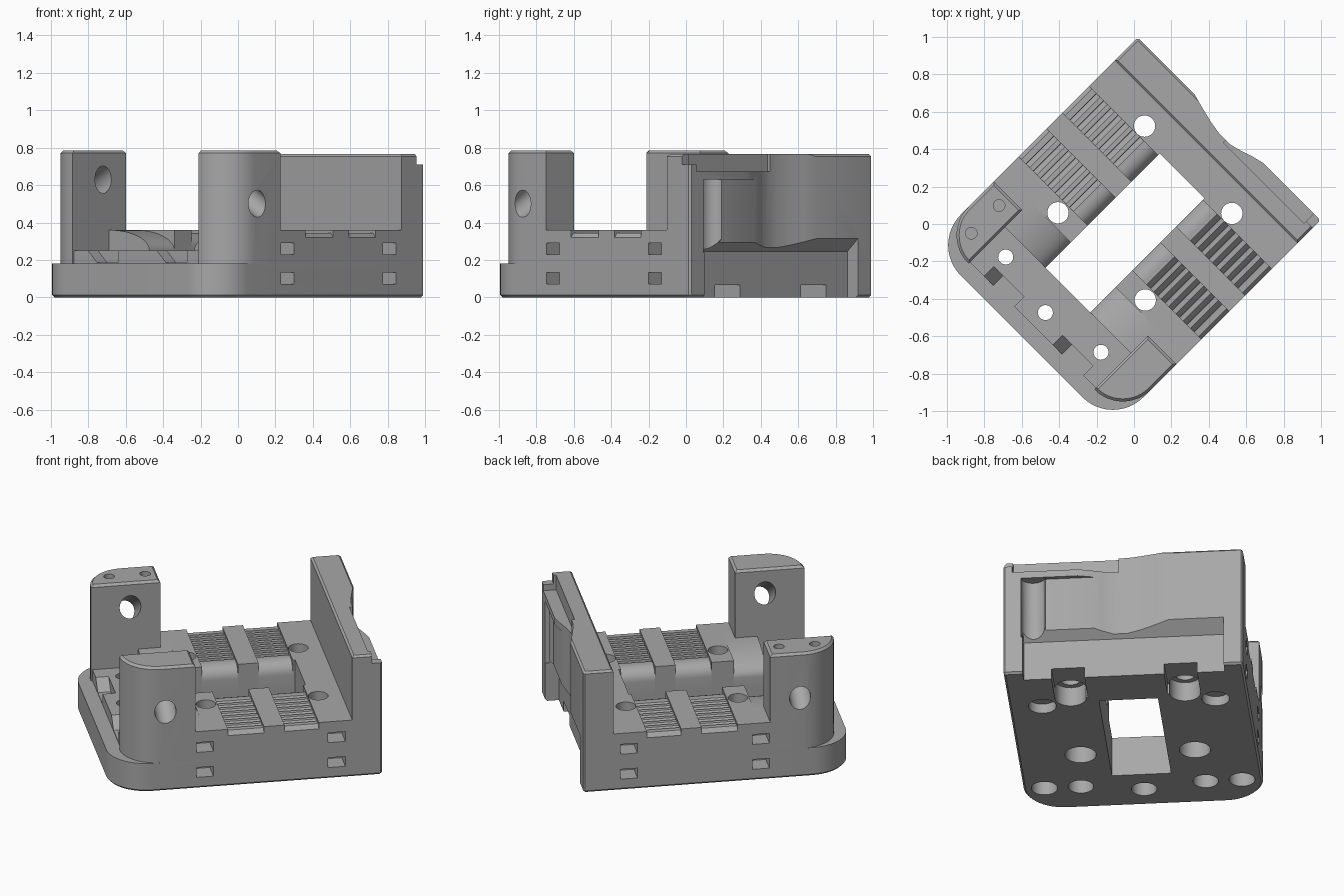
import bpy, bmesh
from math import pi, sin, cos
from mathutils import Vector

if "Cube" in bpy.data.objects:
    bpy.data.objects.remove(bpy.data.objects["Cube"], do_unlink=True)

grey = bpy.data.materials.new("plain grey")
grey.use_nodes = True
grey.diffuse_color = (0.39, 0.39, 0.39, 1)
grey.node_tree.nodes["Principled BSDF"].inputs["Base Color"].default_value = (0.39, 0.39, 0.39, 1)

TURN = pi / 4          # the whole part stands diagonally
parts, cutters = [], []


def finish(name, bm, group):
    bmesh.ops.recalc_face_normals(bm, faces=bm.faces)
    mesh = bpy.data.meshes.new(name)
    bm.to_mesh(mesh)
    bm.free()
    mesh.materials.append(grey)
    ob = bpy.data.objects.new(name, mesh)
    ob.rotation_euler.z = TURN
    bpy.context.collection.objects.link(ob)
    ob.hide_render = group is cutters
    group.append(ob)
    return ob


def prism(name, pts, a, b, axis="z", group=parts, bevel=0, bevel_at=None):
    """Extrude a profile along z, along the length (u) or across the width (w)."""
    place = {"z": lambda p, t: (p[0], p[1], t),
             "u": lambda p, t: (t, p[0], p[1]),
             "w": lambda p, t: (p[0], t, p[1])}[axis]
    bm = bmesh.new()
    low = [bm.verts.new(place(p, a)) for p in pts]
    top = [bm.verts.new(place(p, b)) for p in pts]
    bm.faces.new(low)
    bm.faces.new(top)
    for i in range(len(pts)):
        j = (i + 1) % len(pts)
        bm.faces.new((low[i], low[j], top[j], top[i]))
    if bevel:
        edges = [e for e in bm.edges if all(abs(v.co.z - bevel_at) < 1e-5 for v in e.verts)]
        bmesh.ops.recalc_face_normals(bm, faces=bm.faces)
        bmesh.ops.bevel(bm, geom=edges, offset=bevel, segments=1, affect="EDGES")
    return finish(name, bm, group)


def box(name, u0, u1, w0, w1, z0, z1, group=parts):
    return prism(name, [(u0, w0), (u1, w0), (u1, w1), (u0, w1)], z0, z1, group=group)


def drill(start, end, r):
    start, end = Vector(start), Vector(end)
    bm = bmesh.new()
    bmesh.ops.create_cone(bm, cap_ends=True, segments=32, radius1=r, radius2=r,
                          depth=(end - start).length)
    rot = (end - start).to_track_quat("Z", "Y").to_matrix()
    bmesh.ops.rotate(bm, verts=bm.verts, matrix=rot)
    bmesh.ops.translate(bm, verts=bm.verts, vec=(start + end) / 2)
    return finish("drill", bm, cutters)


def arc(cu, cw, ru, rw, a0, a1, n=12):
    return [(cu + ru * cos(a0 + (a1 - a0) * i / n), cw + rw * sin(a0 + (a1 - a0) * i / n))
            for i in range(n + 1)]


def flip(pts, s):
    return [(p[0], p[1] * s) for p in pts]


# Base plate with two rounded front corners and the central opening
r = 0.23
outline = [(0.72, -0.68), (0.72, 0.68), (0.71, 0.69)]
outline += arc(-0.85 + r, 0.69 - r, r, r, pi / 2, pi)
outline += arc(-0.85 + r, -0.69 + r, r, r, pi, 1.5 * pi) + [(0.71, -0.69)]
prism("base_plate", outline, 0, 0.18, bevel=0.012, bevel_at=0)
box("opening", -0.5, 0.364, -0.17, 0.17, -0.1, 0.6, cutters)

# Front ledge with two ramped notches
box("front_ledge", -0.765, -0.5, -0.475, 0.475, 0.18, 0.25)
for w in (0.14, -0.38):
    prism("notch", [(w, 0.185), (w + 0.16, 0.185), (w + 0.24, 0.26), (w, 0.26)],
          -0.8, -0.69, "u", cutters)

# Back plate and the floor joining the rails to it
prism("back_plate", [(0.545, -0.69), (0.71, -0.69), (0.72, -0.68), (0.72, 0.68),
                     (0.71, 0.69), (0.545, 0.69)], 0.18, 0.765, bevel=0.012, bevel_at=0.765)
box("rear_floor", 0.35, 0.545, -0.69, 0.69, 0.18, 0.36)

for s, side in ((1, "right"), (-1, "left")):
    # Corner post
    post = [(-0.37, 0.475), (-0.37, 0.69)] + arc(-0.565, 0.48, 0.21, 0.21, pi / 2, pi) + [(-0.775, 0.475)]
    prism(side + "_post", flip(post, s), 0.18, 0.785, bevel=0.014, bevel_at=0.785)
    drill((-0.545, 0.43 * s, 0.657), (-0.545, 0.74 * s, 0.47), 0.062)

    # Rail pieces: curved shoulder, flat pad, middle strip
    shoulder = arc(0.475, 0.25, 0.305, 0.11, pi, pi / 2) + [(0.69, 0.36), (0.69, 0.18), (0.17, 0.18)]
    prism(side + "_shoulder", [(p[0] * s, p[1]) for p in shoulder], -0.5, -0.31, "u")
    for name, u0, u1 in (("_rail_pad", -0.31, -0.18), ("_rail_strip", 0.03, 0.15)):
        box(side + name, u0, u1, 0.17 * s, 0.69 * s, 0.18, 0.36)

    # Saw-toothed grip pads
    count, start, pitch = 7, 0.25, 0.055
    grip = arc(0.25, 0.27, 0.08, 0.075, pi, pi / 2, 6)
    for i in range(count):
        w = start + i * pitch
        grip += [(w + 0.002, 0.345), (w + pitch * 0.5, 0.345), (w + pitch, 0.318)]
    grip += [(0.637, 0.345), (0.67, 0.345), (0.69, 0.32), (0.69, 0.18), (0.17, 0.18)]
    for name, u0, u1 in (("_front_grip", -0.18, 0.03), ("_rear_grip", 0.15, 0.35)):
        prism(side + name, [(p[0] * s, p[1]) for p in grip], u0, u1, "u")

    # Nut pockets in the side walls
    for u in (-0.315, 0.455):
        for z in (0.07, 0.228):
            box("pocket", u - 0.05, u + 0.05, 0.57 * s, 0.75 * s, z, z + 0.062, cutters)

    # Screw holes with counterbores underneath
    for u, w, hole, bore in ((0.41, 0.33, 0.057, 0.09), (-0.245, 0.33, 0.057, 0.09),
                             (-0.61, 0.36, 0.04, 0.073)):
        drill((u, w * s, -0.1), (u, w * s, 0.5), hole)
        drill((u, w * s, -0.1), (u, w * s, 0.12), bore)
    drill((0.33, 0.5 * s, -0.1), (0.33, 0.5 * s, 0.06), 0.08)
    drill((-0.61, 0.57 * s, -0.1), (-0.61, 0.57 * s, 0.1), 0.075)
    box("rear_slot", 0.41, 0.8, 0.23 * s, 0.42 * s, -0.1, 0.066, cutters)

drill((-0.67, 0, -0.1), (-0.67, 0, 0.5), 0.04)
drill((-0.67, 0, -0.1), (-0.67, 0, 0.12), 0.073)
for u in (-0.44, -0.65):
    drill((u, 0.58, 0.68), (u, 0.58, 0.85), 0.031)

# Shaping of the back face: lower pocket, scallop, groove, lip
prism("lower_pocket", [(0.64, -0.1), (0.8, -0.1), (0.8, 0.34), (0.73, 0.322), (0.64, 0.245)],
      -0.58, 0.58, "w", cutters)
prism("scallop", [(0.8, 0.27), (0.722, 0.27), (0.7, 0.19), (0.678, 0.1), (0.664, 0.02), (0.664, -0.06),
                  (0.682, -0.13), (0.705, -0.2), (0.722, -0.27), (0.8, -0.27)], 0.2, 0.9, group=cutters)
drill((0.725, -0.52, 0.24), (0.725, -0.52, 0.63), 0.07)
box("under_lip", 0.695, 0.8, -0.45, -0.1, 0.28, 0.63, cutters)
box("over_lip", 0.645, 0.8, -0.64, -0.03, 0.672, 0.9, cutters)
box("corner_step", 0.66, 0.8, -0.75, -0.62, 0.71, 0.9, cutters)


def bounds(ob):
    pts = [v.co for v in ob.data.vertices]
    return [(min(p[i] for p in pts), max(p[i] for p in pts)) for i in range(3)]


# Cut every part by the cutters that reach it
for part in parts:
    reach = bounds(part)
    bpy.context.view_layer.objects.active = part
    for c in cutters:
        if all(a[0] < b[1] - 1e-4 and b[0] < a[1] - 1e-4 for a, b in zip(reach, bounds(c))):
            mod = part.modifiers.new("cut", "BOOLEAN")
            mod.operation, mod.solver, mod.object = "DIFFERENCE", "EXACT", c
            bpy.ops.object.modifier_apply(modifier=mod.name)
    bpy.ops.object.select_all(action="DESELECT")
    part.select_set(True)
    bpy.ops.object.shade_smooth_by_angle(angle=0.5)

for c in cutters:
    bpy.data.objects.remove(c, do_unlink=True)
